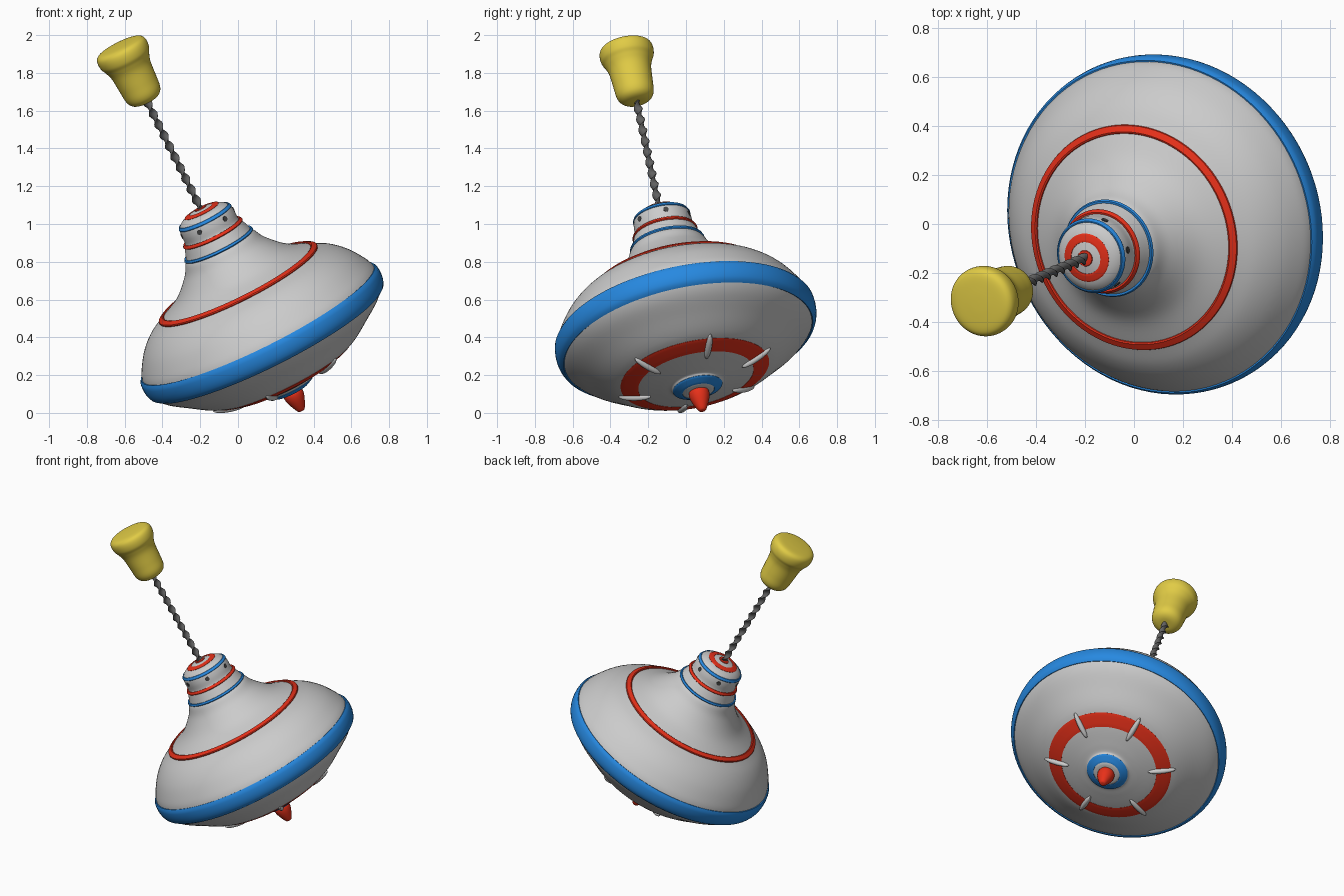
import bpy, bmesh
from math import sin, cos, pi, radians, atan2
from mathutils import Vector, Matrix

if "Cube" in bpy.data.objects:
    bpy.data.objects.remove(bpy.data.objects["Cube"])

# Tilted spin axis: origin at the rim centre
U = Vector((-0.44, -0.187, 0.879)).normalized()
W1 = (Vector((1, 0, 0)) - U * U.x).normalized()
W2 = U.cross(W1)
M = Matrix.Translation((0.13, 0.0, 0.425)) @ Matrix((W1, W2, U)).transposed().to_4x4()

mats = {}
COL = dict(red=(0.8, 0.03, 0.01, 1), blue=(0.02, 0.25, 0.75, 1),
           yellow=(0.75, 0.6, 0.06, 1), dark=(0.06, 0.06, 0.06, 1), steel=(0.12, 0.12, 0.12, 1))


def finish(name, bm, colour=None, angle=40):
    bm.transform(M)
    bmesh.ops.recalc_face_normals(bm, faces=bm.faces)
    me = bpy.data.meshes.new(name)
    bm.to_mesh(me)
    bm.free()
    ob = bpy.data.objects.new(name, me)
    bpy.context.collection.objects.link(ob)
    if colour:
        if colour not in mats:
            mats[colour] = bpy.data.materials.new(colour)
            mats[colour].diffuse_color = COL[colour]
        me.materials.append(mats[colour])
    bpy.ops.object.select_all(action='DESELECT')
    ob.select_set(True)
    bpy.context.view_layer.objects.active = ob
    bpy.ops.object.shade_smooth_by_angle(angle=radians(angle))
    return ob


def smooth(pts, n=6):
    # Catmull-Rom curve through profile points
    p = [Vector(q) for q in pts]
    p = [p[0]] + p + [p[-1]]
    out = []
    for a, b, c, d in zip(p, p[1:], p[2:], p[3:]):
        for i in range(n):
            t = i / n
            out.append(0.5 * (2*b + (c-a)*t + (2*a-5*b+4*c-d)*t*t + (3*b-a-3*c+d)*t**3))
    out.append(p[-1])
    return [Vector((max(q.x, 0), q.y)) for q in out]


def revolve(name, prof, colour=None, segs=96):
    bm = bmesh.new()
    vs = [bm.verts.new((r, 0, s)) for r, s in prof]
    es = [bm.edges.new(e) for e in zip(vs, vs[1:])]
    bmesh.ops.spin(bm, geom=vs + es, cent=(0, 0, 0), axis=(0, 0, 1), angle=2*pi,
                   steps=segs, use_merge=True)
    bmesh.ops.remove_doubles(bm, verts=bm.verts, dist=1e-5)
    return finish(name, bm, colour)


# Body shell, from underside to cap
BODY = smooth([(0, -.36), (.06, -.358), (.085, -.352), (.13, -.33), (.145, -.317), (.2, -.306),
               (.3, -.283), (.4, -.25), (.46, -.22), (.54, -.165), (.63, -.1), (.677, -.045),
               (.69, 0), (.685, .05), (.664, .10), (.61, .18), (.54, .245), (.45, .295),
               (.33, .36), (.24, .45), (.205, .51), (.192, .53), (.173, .58), (.165, .60),
               (.156, .615), (.155, .66), (.148, .695), (.125, .72), (.09, .735), (.03, .748), (0, .75)])
revolve("body", BODY)


def body_r(s):
    for a, b in zip(BODY, BODY[1:]):
        if a.y <= s <= b.y:
            return a.x + (b.x - a.x) * (s - a.y) / max(b.y - a.y, 1e-6)
    return 0


# Painted raised bands following the shell
def band(name, s0, s1, lift, colour, n=8):
    line = [Vector((body_r(s0 + (s1-s0)*i/n), s0 + (s1-s0)*i/n)) for i in range(n + 1)]
    out = [line[0]]
    for i, p in enumerate(line):
        d = (line[min(i+1, n)] - line[max(i-1, 0)]).normalized()
        h = lift * (0.5 if i in (0, n) else 1)
        out.append(Vector((max(p.x + d.y*h, 0), p.y - d.x*h)))
    revolve(name, out + [line[-1]], colour)


for args in [("rim_band", -.06, .055, .012, "blue"), ("upper_ring", .287, .304, .01, "red"),
             ("neck_blue_ring", .522, .538, .008, "blue"), ("neck_red_ring", .592, .610, .008, "red"),
             ("cap_blue_ring", .688, .706, .005, "blue"), ("cap_red_ring", .732, .741, .004, "red"),
             ("rod_collar", .7475, .7499, .004, "red"), ("underside_ring", -.28, -.25, .003, "red"),
             ("tip_collar", -.352, -.328, .004, "blue")]:
    band(*args)

# Pointed foot
revolve("foot_tip", smooth([(0, -.472), (.018, -.468), (.034, -.44), (.05, -.40), (.055, -.37), (.05, -.35)]),
        "red", 32)

# Underside fins
for k in range(6):
    bm = bmesh.new()
    bmesh.ops.create_uvsphere(bm, u_segments=20, v_segments=12, radius=1)
    slope = Matrix.Rotation(-atan2(.05, .15), 4, 'Y')
    bm.transform(Matrix.Rotation(radians(17 + 60*k), 4, 'Z') @ Matrix.Translation((.345, 0, -.269))
                 @ slope @ Matrix.Diagonal((.09, .018, .022, 1)))
    finish(f"underside_fin_{k+1}", bm)

# Small holes round the cap
for k in range(6):
    bm = bmesh.new()
    bmesh.ops.create_cone(bm, cap_ends=True, segments=20, radius1=.014, radius2=.014, depth=.02)
    bm.transform(Matrix.Rotation(radians(12 + 60*k), 4, 'Z') @ Matrix.Translation((.147, 0, .662))
                 @ Matrix.Rotation(pi/2, 4, 'Y'))
    finish(f"cap_hole_{k+1}", bm, "dark")

# Twisted rod: flat oval section turning along the axis
bm = bmesh.new()
prev = None
N, S = 150, 12
for i in range(N + 1):
    s = .73 + .70 * i / N
    tw = pi * (s - .73) / .065
    ring = []
    for j in range(S):
        a = 2*pi*j/S
        x, y = .024*cos(a), .011*sin(a)
        ring.append(bm.verts.new((x*cos(tw) - y*sin(tw), x*sin(tw) + y*cos(tw), s)))
    if prev:
        for j in range(S):
            bm.faces.new((prev[j], prev[(j+1) % S], ring[(j+1) % S], ring[j]))
    prev = ring
finish("twisted_rod", bm, "steel", 60)

# Handle knob
revolve("handle", smooth([(0, 1.39), (.05, 1.392), (.083, 1.408), (.1, 1.44), (.106, 1.50), (.113, 1.58),
                          (.127, 1.625), (.141, 1.655), (.144, 1.69), (.135, 1.715), (.11, 1.728),
                          (.05, 1.733), (0, 1.734)]), "yellow", 64)

for m in bpy.data.materials:
    if m.users and not m.is_grease_pencil:
        m.use_nodes = True
        m.node_tree.nodes["Principled BSDF"].inputs["Base Color"].default_value = m.diffuse_color
